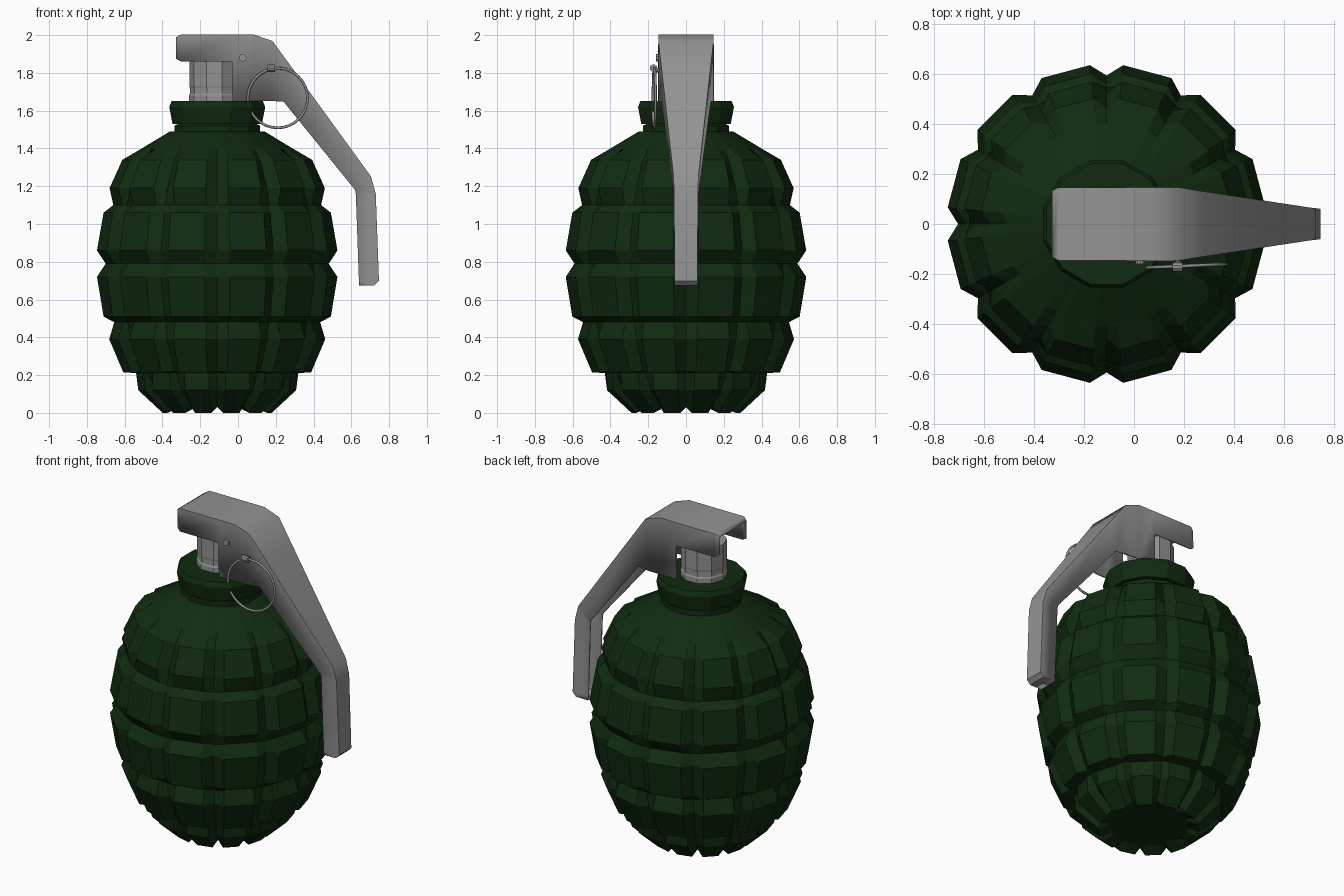
import bpy, bmesh, math
from mathutils import Matrix

if "Cube" in bpy.data.objects:
    bpy.data.objects.remove(bpy.data.objects["Cube"])

CX = -0.11


def material(name, rgb):
    m = bpy.data.materials.new(name)
    m.diffuse_color = (*rgb, 1)
    m.use_nodes = True
    m.node_tree.nodes["Principled BSDF"].inputs["Base Color"].default_value = m.diffuse_color
    return m


green = material("dark_green", (0.005, 0.024, 0.005))
steel = material("grey_metal", (0.29, 0.29, 0.29))


def finish(name, bm, mat):
    bmesh.ops.recalc_face_normals(bm, faces=bm.faces)
    me = bpy.data.meshes.new(name)
    bm.to_mesh(me)
    bm.free()
    ob = bpy.data.objects.new(name, me)
    bpy.context.collection.objects.link(ob)
    me.materials.append(mat)
    return ob


def smooth(ob, degrees):
    bpy.ops.object.select_all(action='DESELECT')
    ob.select_set(True)
    bpy.context.view_layer.objects.active = ob
    bpy.ops.object.shade_smooth_by_angle(angle=math.radians(degrees))


def loft(bm, rings, closed=True):
    rows = [[bm.verts.new(p) for p in r] for r in rings]
    for a, b in zip(rows, rows[1:]):
        n = len(a)
        for i in range(n if closed else n - 1):
            j = (i + 1) % n
            bm.faces.new((a[i], a[j], b[j], b[i]))
    return rows


def lathe(name, profile, n, cx, mat, phase=0.0):
    bm = bmesh.new()
    rings = [[(cx + r * math.cos(phase + math.tau * i / n),
               r * math.sin(phase + math.tau * i / n), z) for i in range(n)]
             for r, z in profile]
    rows = loft(bm, rings)
    bm.faces.new(rows[0])
    bm.faces.new(rows[-1])
    return finish(name, bm, mat)


def rod(name, r, length, loc, axis, n=10):
    bm = bmesh.new()
    rot = Matrix.Rotation(math.pi / 2, 4, 'X' if axis == 'Y' else 'Y')
    bmesh.ops.create_cone(bm, cap_ends=True, segments=n, radius1=r, radius2=r,
                          depth=length, matrix=Matrix.Translation(loc) @ rot)
    return finish(name, bm, steel)


# Segmented body: each ring is (lobe radius, lobe z, groove radius, groove z)
body_rings = [
    (0.22, 0.03, 0.22, 0.03),
    (0.29, 0.00, 0.27, 0.04),
    (0.42, 0.12, 0.375, 0.12),
    (0.425, 0.21, 0.43, 0.215),
    (0.50, 0.215, 0.455, 0.22),
    (0.575, 0.39, 0.53, 0.39),
    (0.545, 0.48, 0.545, 0.48),
    (0.605, 0.51, 0.56, 0.51),
    (0.64, 0.72, 0.595, 0.72),
    (0.59, 0.79, 0.59, 0.79),
    (0.64, 0.86, 0.595, 0.86),
    (0.605, 1.06, 0.56, 1.06),
    (0.55, 1.10, 0.55, 1.10),
    (0.573, 1.19, 0.525, 1.19),
    (0.505, 1.34, 0.46, 1.33),
    (0.41, 1.395, 0.40, 1.395),
    (0.25, 1.49, 0.25, 1.49),
]
bm = bmesh.new()
rings = []
for rl, zl, rg, zg in body_rings:
    ring = []
    for k in range(12):
        for off, r, z in ((0, rg, zg), (6, rl, zl), (24, rl, zl)):
            a = math.radians(30 * k + off)
            ring.append((CX + r * math.cos(a), r * math.sin(a), z))
    rings.append(ring)
rows = loft(bm, rings)
bm.faces.new(rows[0])
bm.faces.new(rows[-1])
finish("segmented_body", bm, green)

# Collar and fuse stem
lathe("collar", [(0.235, 1.48), (0.235, 1.52), (0.215, 1.53), (0.245, 1.53),
                 (0.263, 1.62), (0.25, 1.65)], 12, CX, green, math.radians(15))
lathe("fuse_stem", [(0.135, 1.64), (0.135, 1.68), (0.13, 1.69), (0.13, 1.72),
                    (0.132, 1.73), (0.132, 1.87)], 10, -0.125, steel)

# Folded sheet lever: (outer x, outer z, half width, flange x, flange z)
stations = [
    (-0.325, 1.985, 0.130, -0.325, 1.875),
    (-0.30, 2.0, 0.142, -0.30, 1.86),
    (-0.03, 2.0, 0.142, -0.032, 1.86),
    (-0.028, 2.0, 0.142, -0.03, 1.65),
    (0.08, 2.0, 0.142, 0.08, 1.65),
    (0.18, 1.965, 0.142, 0.15, 1.65),
    (0.28, 1.828, 0.126, 0.24, 1.65),
    (0.70, 1.25, 0.062, 0.62, 1.18),
    (0.725, 1.16, 0.059, 0.624, 1.155),
    (0.742, 0.70, 0.057, 0.64, 0.70),
    (0.72, 0.678, 0.057, 0.64, 0.678),
]
bm = bmesh.new()
rows = loft(bm, [[(fx, -w, fz), (x, -w, z), (x, w, z), (fx, w, fz)]
                 for x, z, w, fx, fz in stations], closed=False)
bm.faces.new(rows[-1])
lever = finish("safety_lever", bm, steel)
sol = lever.modifiers.new("sheet", 'SOLIDIFY')
sol.thickness = 0.012
sol.offset = 0
smooth(lever, 40)

# Pull ring, its eye, the cross pin and the rivet
bpy.ops.mesh.primitive_torus_add(major_segments=32, minor_segments=8,
                                 major_radius=0.158, minor_radius=0.007,
                                 location=(0.21, -0.168, 1.667),
                                 rotation=(math.pi / 2, 0, math.radians(2.5)))
ring = bpy.context.object
ring.name = "pull_ring"
ring.data.materials.append(steel)
smooth(ring, 50)
rod("pin_eye", 0.02, 0.04, (0.175, -0.172, 1.825), 'X')
rod("cross_pin", 0.012, 0.29, (0.175, -0.015, 1.815), 'Y')
rod("rivet", 0.02, 0.03, (0.025, -0.145, 1.88), 'Y')
